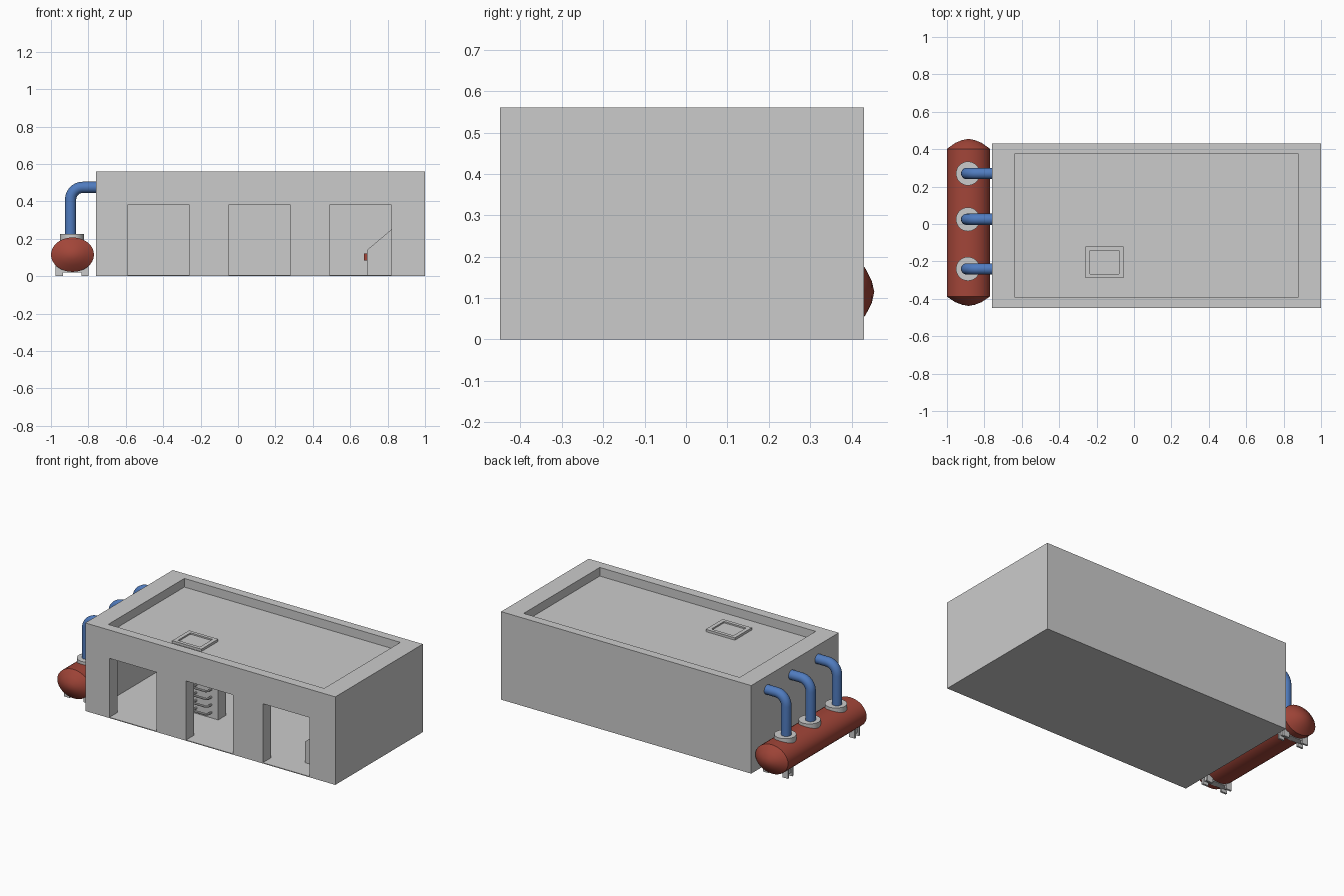
import bpy, bmesh, math
from mathutils import Matrix, Vector

if "Cube" in bpy.data.objects:
    bpy.data.objects.remove(bpy.data.objects["Cube"])


def material(name, rgb):
    m = bpy.data.materials.new(name)
    m.diffuse_color = (*rgb, 1)
    m.use_nodes = True
    m.node_tree.nodes["Principled BSDF"].inputs["Base Color"].default_value = m.diffuse_color
    return m


RED = material("red_paint", (0.36, 0.06, 0.04))
BLUE = material("blue_paint", (0.08, 0.2, 0.52))


def finish(name, bm, mat=None, smooth=False):
    bmesh.ops.recalc_face_normals(bm, faces=bm.faces)
    me = bpy.data.meshes.new(name)
    bm.to_mesh(me)
    bm.free()
    ob = bpy.data.objects.new(name, me)
    bpy.context.collection.objects.link(ob)
    if mat:
        me.materials.append(mat)
    if smooth:
        bpy.ops.object.select_all(action='DESELECT')
        ob.select_set(True)
        bpy.context.view_layer.objects.active = ob
        bpy.ops.object.shade_smooth_by_angle(angle=math.radians(32))
    return ob


def add_box(bm, x0, x1, y0, y1, z0, z1):
    m = Matrix.Translation(((x0 + x1) / 2, (y0 + y1) / 2, (z0 + z1) / 2))
    m = m @ Matrix.Diagonal((x1 - x0, y1 - y0, z1 - z0, 1))
    bmesh.ops.create_cube(bm, size=1, matrix=m)


def boxes(name, *dims, mat=None):
    bm = bmesh.new()
    for d in dims:
        add_box(bm, *d)
    return finish(name, bm, mat)


def cut(target, *dims):
    for d in dims:
        cutter = boxes("cutter", d)
        cutter.hide_render = True
        mod = target.modifiers.new("cut", 'BOOLEAN')
        mod.operation, mod.solver, mod.object = 'DIFFERENCE', 'EXACT', cutter
        bpy.context.view_layer.objects.active = target
        bpy.ops.object.modifier_apply(modifier=mod.name)
        bpy.data.objects.remove(cutter)


def tube(name, pts, r, sides, mat=None):
    # sweep a round section along a planar path
    pts = [Vector(p) for p in pts]
    n = (pts[1] - pts[0]).cross(pts[-1] - pts[0]).normalized()
    bm = bmesh.new()
    rings = []
    for i, p in enumerate(pts):
        t = (pts[min(i + 1, len(pts) - 1)] - pts[max(i - 1, 0)]).normalized()
        b = t.cross(n)
        rings.append([bm.verts.new(p + r * (math.cos(a) * n + math.sin(a) * b))
                      for a in (2 * math.pi * k / sides for k in range(sides))])
    for q, s in zip(rings, rings[1:]):
        for k in range(sides):
            bm.faces.new((q[k], q[k - 1], s[k - 1], s[k]))
    bm.faces.new(rings[0])
    bm.faces.new(rings[-1])
    return finish(name, bm, mat, True)


# Hollow building: room, sunken roof, three doorways
building = boxes("building", (-0.76, 1.0, -0.45, 0.43, 0, 0.56))
cut(building, (-0.72, 0.96, -0.37, 0.37, 0.005, 0.46),
    (-0.64, 0.88, -0.39, 0.375, 0.505, 0.7),
    *[(x, x + 0.33, -0.6, -0.3, 0.005, 0.38) for x in (-0.59, -0.05, 0.49)])

# Roof hatch: bevelled frame with a lid inside
frame = boxes("hatch_frame", (-0.26, -0.055, -0.29, -0.12, 0.50, 0.52))
cut(frame, (-0.235, -0.08, -0.268, -0.142, 0.49, 0.6))
boxes("hatch_lid", (-0.236, -0.079, -0.269, -0.141, 0.50, 0.511))

# Ladder shaft wall under the hatch with U-shaped rungs
boxes("ladder_wall", (-0.26, -0.055, -0.12, -0.04, 0.004, 0.465))
for i in range(9):
    z = 0.04 + i * 0.049
    tube(f"ladder_rung_{i + 1}", [(-0.21, -0.115, z), (-0.21, -0.15, z), (-0.20, -0.16, z),
         (-0.115, -0.16, z), (-0.105, -0.15, z), (-0.105, -0.115, z)], 0.007, 8)

# Control desk with sloping panel
boxes("desk_base", (0.69, 0.965, -0.31, 0.325, 0, 0.14))
bm = bmesh.new()
f = bm.faces.new([bm.verts.new((x, -0.31, z)) for x, z in
                  ((0.69, 0.14), (0.965, 0.14), (0.965, 0.285), (0.862, 0.285))])
ext = bmesh.ops.extrude_face_region(bm, geom=[f])
bmesh.ops.translate(bm, vec=(0, 0.635, 0),
                    verts=[v for v in ext["geom"] if isinstance(v, bmesh.types.BMVert)])
finish("desk_panel", bm)
boxes("desk_handle", (0.675, 0.692, -0.08, -0.02, 0.085, 0.12), mat=RED)

# Tank: domed profile swept around the y axis, slightly flattened
CX, CZ, S = -0.885, 0.115, 32
bm = bmesh.new()
profile = [(-0.438, 0.0), (-0.432, 0.033), (-0.418, 0.07), (-0.388, 0.115),
           (0.402, 0.115), (0.434, 0.07), (0.449, 0.033), (0.455, 0.0)]
verts = [bm.verts.new((r, y, 0)) for y, r in profile]
edges = [bm.edges.new(e) for e in zip(verts, verts[1:])]
bmesh.ops.spin(bm, geom=verts + edges, cent=(0, 0, 0), axis=(0, 1, 0),
               angle=2 * math.pi, steps=S, use_duplicate=False)
bmesh.ops.remove_doubles(bm, verts=bm.verts, dist=0.0005)
bmesh.ops.transform(bm, verts=bm.verts,
                    matrix=Matrix.Translation((CX, 0, CZ)) @ Matrix.Diagonal((1, 1, 0.8, 1)))
finish("tank", bm, RED, True)

# Flanges and elbow pipes into the wall
for i, y in enumerate((-0.24, 0.025, 0.27)):
    bm = bmesh.new()
    bmesh.ops.create_cone(bm, cap_ends=True, segments=32, radius1=0.064, radius2=0.064,
                          depth=0.06, matrix=Matrix.Translation((-0.888, y, 0.195)))
    finish(f"flange_{i + 1}", bm, None, True)
    path = [(-0.895, y, 0.2)]
    for k in range(9):
        a = math.pi - k * math.pi / 16
        path.append((-0.83 + 0.065 * math.cos(a), y, 0.41 + 0.065 * math.sin(a)))
    path.append((-0.745, y, 0.475))
    tube(f"pipe_{i + 1}", path, 0.03, 20, BLUE)

# Tank stands: crossbar with an H-shaped foot at each end
for name, y in (("front", -0.33), ("back", 0.34)):
    parts = [(-0.965, -0.81, y - 0.02, y + 0.02, 0.02, 0.045)]
    for x in (-0.955, -0.818):
        parts += [(x - 0.02, x + 0.02, y - 0.027, y - 0.015, 0, 0.07),
                  (x - 0.02, x + 0.02, y + 0.015, y + 0.027, 0, 0.07)]
    boxes(f"tank_stand_{name}", *parts)
